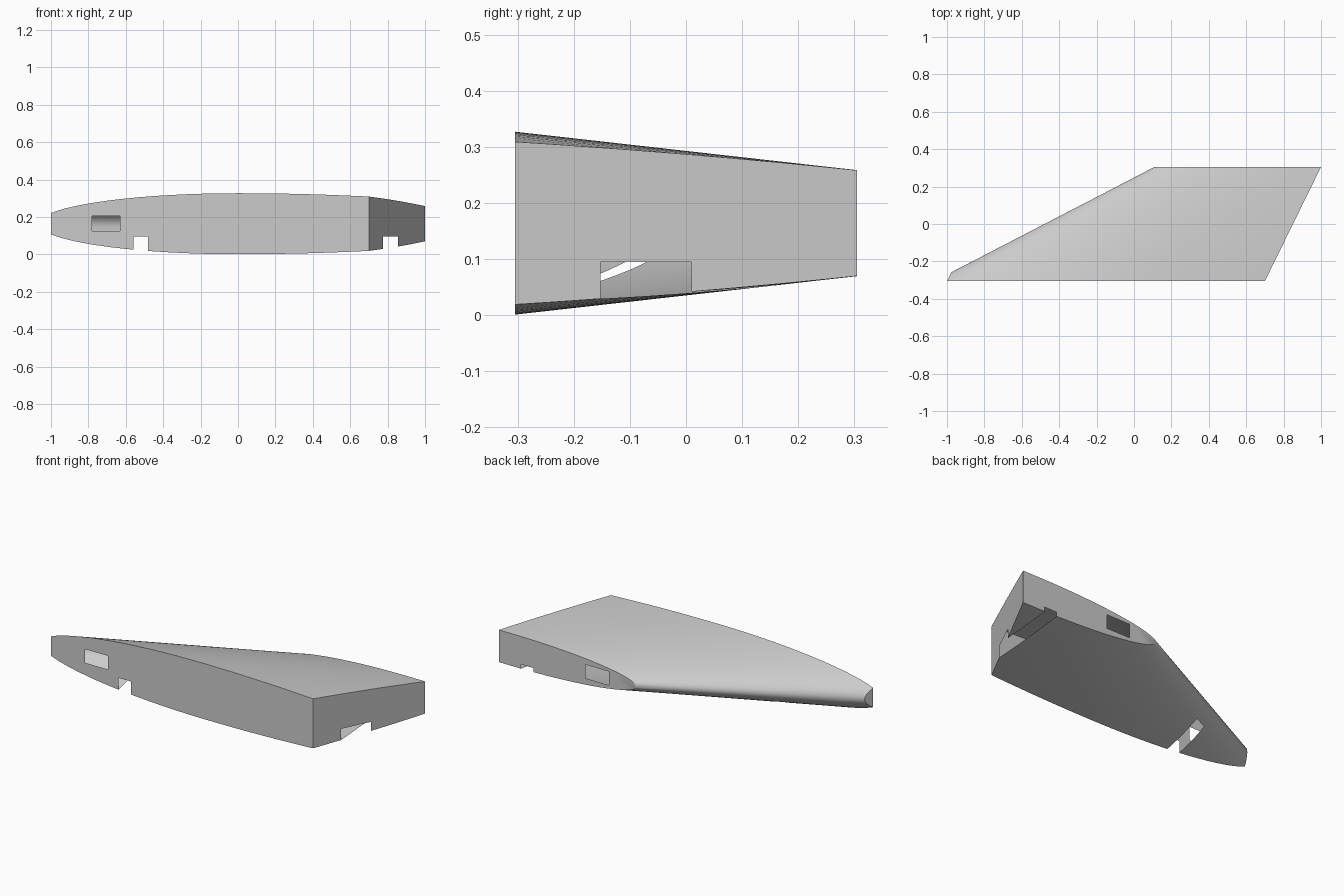
import bpy, bmesh, math
from mathutils import Vector

if "Cube" in bpy.data.objects:
    bpy.data.objects.remove(bpy.data.objects["Cube"])

HALF = 0.305      # half of the depth in y
MID = 0.164       # height of the chord line
SPANS = 6


def half_profile():
    """Unit half thickness: elliptic nose, then a gentle parabolic tail."""
    steps = 18
    pts = []
    for i in range(steps + 1):
        a = math.pi / 2 * i / steps
        pts.append((1 - math.cos(a), math.sin(a)))
    for i in range(1, 9):
        d = 0.7 * i / 8
        pts.append((1 + d, 1 - 0.256 * d * d))
    return pts


half = half_profile()
outline = [(u, t) for u, t in reversed(half)] + [(u, -t) for u, t in half[1:]]


def mix(a, b, f):
    return a + (b - a) * f


bm = bmesh.new()

# Tapered, swept loft from the front section to the back section
rings = []
for s in range(SPANS + 1):
    f = s / SPANS
    nose, chord, thick = mix(-1.067, 0.11, f), mix(1.067, 0.8, f), mix(0.163, 0.0945, f)
    rings.append([bm.verts.new((nose + chord * u, mix(-HALF, HALF, f), MID + thick * t))
                  for u, t in outline])
n = len(outline)
for r0, r1 in zip(rings, rings[1:]):
    for i in range(n):
        j = (i + 1) % n
        bm.faces.new((r0[i], r0[j], r1[j], r1[i]))
bm.faces.new(rings[0])
bm.faces.new(rings[-1])


def split(test, co, no, clear=False):
    """Split the faces that pass the test along a plane."""
    faces = [f for f in bm.faces if test(f.calc_center_median())]
    edges = {e for f in faces for e in f.edges}
    verts = {v for f in faces for v in f.verts}
    bmesh.ops.bisect_plane(bm, geom=faces + list(edges) + list(verts), dist=1e-5,
                           plane_co=co, plane_no=no, clear_outer=clear)


def remove(test):
    faces = [f for f in bm.faces if test(f.calc_center_median())]
    bmesh.ops.delete(bm, geom=faces, context='FACES')


# Slanted trailing face and small nose face, both capped
slant = Vector((0.61, -0.3, 0))
for x, direction in ((0.7, slant), (-1.0, -slant)):
    split(lambda c: True, (x, -HALF, 0), direction, clear=True)
    bmesh.ops.holes_fill(bm, edges=[e for e in bm.edges if e.is_boundary], sides=0)
bmesh.ops.recalc_face_normals(bm, faces=bm.faces[:])


def open_box(x0, x1, z0, z1, where):
    """Cut a rectangular opening out of the thin skin."""
    for x in (x0, x1):
        split(where, (x, 0, 0), (1, 0, 0))
    in_x = lambda c: where(c) and x0 < c.x < x1
    for z in (z0, z1):
        split(in_x, (0, 0, z), (0, 0, 1))
    remove(lambda c: in_x(c) and z0 < c.z < z1)


# Spar windows in the front and back faces
open_box(-0.78, -0.63, 0.125, 0.205, lambda c: c.y < -HALF + 1e-4)
open_box(0.287, 0.437, 0.125, 0.205, lambda c: c.y > HALF - 1e-4)

# Two slots along the underside
for x0, x1 in ((-0.56, -0.48), (0.775, 0.855)):
    open_box(x0, x1, -1, 0.095, lambda c: True)

mesh = bpy.data.meshes.new("wing_shell")
bm.to_mesh(mesh)
bm.free()
wing = bpy.data.objects.new("wing_shell", mesh)
bpy.context.collection.objects.link(wing)

# Plain grey skin
grey = bpy.data.materials.new("light_grey")
grey.use_nodes = True
colour = (0.6, 0.6, 0.6, 1)
grey.diffuse_color = colour
grey.node_tree.nodes["Principled BSDF"].inputs["Base Color"].default_value = colour
mesh.materials.append(grey)

bpy.ops.object.select_all(action='DESELECT')
wing.select_set(True)
bpy.context.view_layer.objects.active = wing
bpy.ops.object.shade_smooth_by_angle(angle=math.radians(30))
